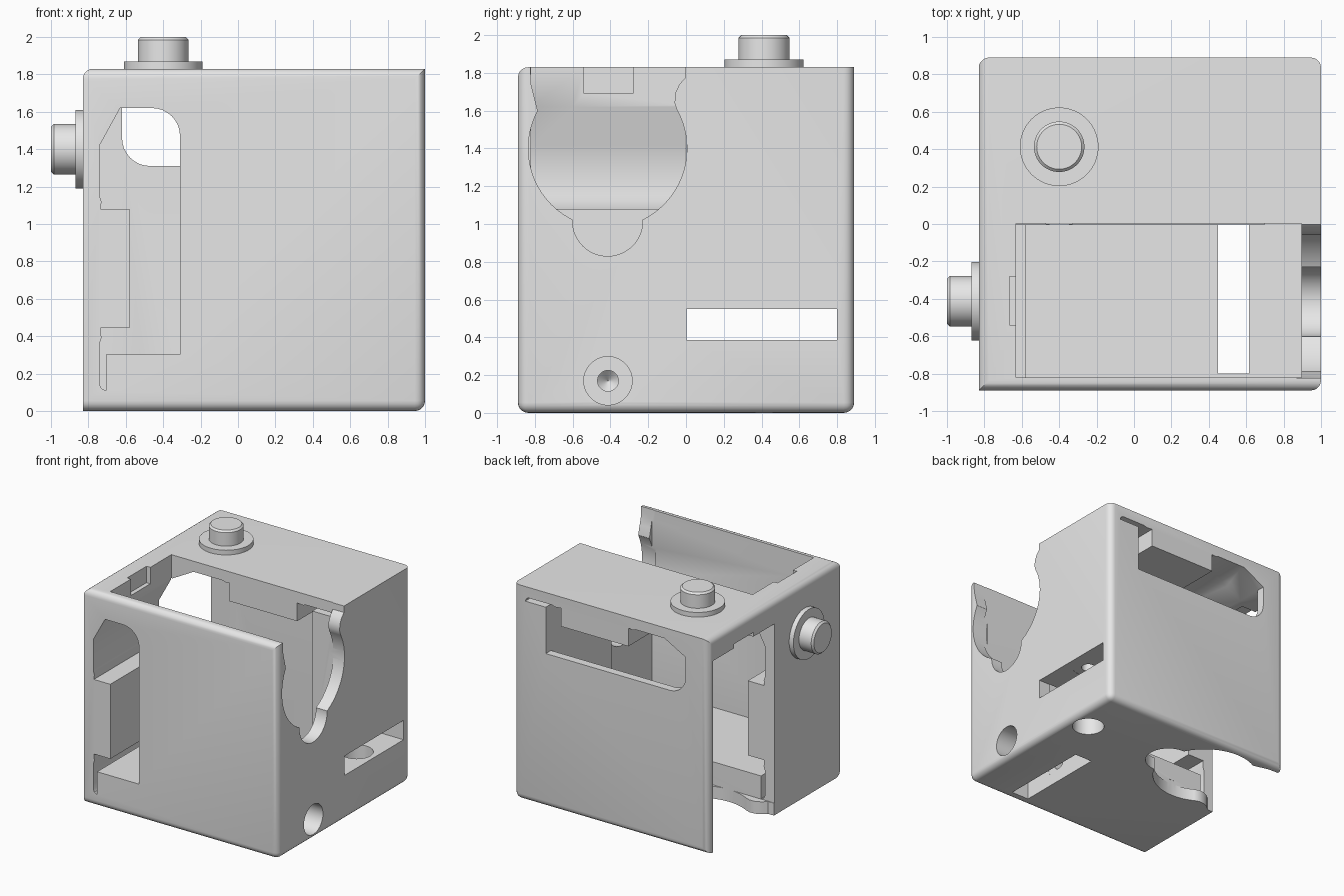
import bpy, bmesh, math
from mathutils import Matrix, Vector

cube = bpy.data.objects.get("Cube")
if cube:
    bpy.data.objects.remove(cube, do_unlink=True)

gray = bpy.data.materials.new("plain_gray")
gray.use_nodes = True
color = (0.8, 0.8, 0.8, 1)
gray.diffuse_color = color
gray.node_tree.nodes["Principled BSDF"].inputs["Base Color"].default_value = color

# Half turn that carries top to left, right to bottom and front to back
HALF_TURN = Matrix(((0, 0, -1, 1), (0, -1, 0, 0), (-1, 0, 0, 1), (0, 0, 0, 1)))


def add_object(name, bm):
    bmesh.ops.recalc_face_normals(bm, faces=bm.faces)
    mesh = bpy.data.meshes.new(name)
    bm.to_mesh(mesh)
    bm.free()
    mesh.materials.append(gray)
    obj = bpy.data.objects.new(name, mesh)
    bpy.context.collection.objects.link(obj)
    return obj


def prism(name, points, axis, start, end):
    """Extrude a flat outline along an axis."""
    place = {"x": lambda p: (start, p[0], p[1]),
             "y": lambda p: (p[0], start, p[1]),
             "z": lambda p: (p[0], p[1], start)}[axis]
    bm = bmesh.new()
    face = bm.faces.new([bm.verts.new(place(p)) for p in points])
    new = bmesh.ops.extrude_face_region(bm, geom=[face])["geom"]
    shift = Vector([(end - start) * (a == axis) for a in "xyz"])
    bmesh.ops.translate(bm, vec=shift, verts=[v for v in new if isinstance(v, bmesh.types.BMVert)])
    return add_object(name, bm)


def block(name, x, y, z):
    return prism(name, [(x[0], y[0]), (x[1], y[0]), (x[1], y[1]), (x[0], y[1])], "z", *z)


def turned(name, profile, center, to_x=False, sides=64):
    """Solid of revolution from (radius, height) pairs, along z or x."""
    bm = bmesh.new()
    rings = []
    for r, h in profile:
        rings.append([bm.verts.new((r * math.cos(t), r * math.sin(t), h))
                      for t in (math.tau * i / sides for i in range(sides))])
    for low, high in zip(rings, rings[1:]):
        for i in range(sides):
            j = (i + 1) % sides
            bm.faces.new((low[i], low[j], high[j], high[i]))
    bm.faces.new(rings[0])
    bm.faces.new(rings[-1])
    if to_x:
        bm.transform(Matrix.Rotation(math.pi / 2, 4, "Y"))
    bm.transform(Matrix.Translation(center))
    return add_object(name, bm)


def half_turned_copy(obj, name):
    twin = obj.copy()
    twin.data = obj.data.copy()
    twin.name = name
    twin.data.transform(HALF_TURN)
    bpy.context.collection.objects.link(twin)
    return twin


def smooth(obj):
    bpy.ops.object.select_all(action="DESELECT")
    obj.select_set(True)
    bpy.context.view_layer.objects.active = obj
    bpy.ops.object.shade_smooth_by_angle(angle=math.radians(32))


# Outer shell, with four edges left sharp
LEFT, RIGHT, FRONT, BACK, BOTTOM, TOP = -0.83, 1, -0.89, 0.89, 0, 1.83
shell = block("shell", (LEFT, RIGHT), (FRONT, BACK), (BOTTOM, TOP))
bm = bmesh.new()
bm.from_mesh(shell.data)


def on_sharp_edge(edge):
    m = (edge.verts[0].co + edge.verts[1].co) / 2
    left, right = m.x < LEFT + .01, m.x > RIGHT - .01
    front, back = m.y < FRONT + .01, m.y > BACK - .01
    bottom, top = m.z < .01, m.z > TOP - .01
    return (front and left) or (back and top) or (right and top) or (left and bottom)


bmesh.ops.bevel(bm, geom=[e for e in bm.edges if not on_sharp_edge(e)], offset=0.055,
                offset_type="OFFSET", segments=5, profile=0.5, affect="EDGES")
bm.to_mesh(shell.data)
bm.free()

# Cutters for the front half; the back half reuses them turned over
ledges = [(-0.63, 1.62), (-0.74, 1.42), (-0.74, 1.15), (-0.73, 1.12), (-0.735, 1.08),
          (-0.58, 1.08), (-0.58, 0.445), (-0.735, 0.445), (-0.73, 0.39), (-0.74, 0.36),
          (-0.74, 0.14), (-0.73, 0.12), (-0.705, 0.108), (-0.705, 0.302)]
corner = [(-0.46 + 0.15 * math.cos(t), 1.47 + 0.15 * math.sin(t))
          for t in (math.pi / 2 * i / 8 for i in range(9))]
flare = [(-0.78, 1.5), (-0.785, 1.6), (-0.805, 1.68), (-0.82, 1.74), (-0.828, 1.95),
         (-0.002, 1.95), (-0.002, 1.775), (-0.035, 1.74), (-0.058, 1.69),
         (-0.06, 1.64), (-0.047, 1.6), (-0.05, 1.5)]
cutters = [
    prism("chamber", ledges + [(0.895, 0.302), (0.895, 1.95), (-0.63, 1.95)], "y", -0.82, 0.003),
    prism("window", ledges + [(-0.31, 0.302)] + corner, "y", -1, -0.6),
    turned("round_notch", [(0.42, 0.86), (0.42, 1.1)], (0, -0.415, 1.4), True),
    turned("thumb_notch", [(0.186, 0.85), (0.186, 1.11)], (0, -0.415, 1.016), True),
    prism("notch_mouth", flare, "x", 0.87, 1.12),
    block("catch_recess", (-0.666, -0.6), (-0.54, -0.28), (1.69, 1.96)),
    block("strap_slot", (0.45, 0.615), (-0.8, -0.002), (-0.1, 0.4)),
    turned("peg_hole", [(0.128, 0.449), (0.128, 1.1)], (0, -0.413, 0.17), True),
    turned("pilot_hole", [(0.002, 0.25), (0.055, 0.3), (0.055, 0.5)], (0, -0.413, 0.17), True),
]
cutters += [half_turned_copy(c, "back_" + c.name) for c in cutters]
bpy.context.view_layer.objects.active = shell
for cutter in cutters:
    cutter.hide_render = True
    mod = shell.modifiers.new(cutter.name, "BOOLEAN")
    mod.operation = "DIFFERENCE"
    mod.solver = "EXACT"
    mod.object = cutter
    bpy.ops.object.modifier_apply(modifier=mod.name)
    bpy.data.objects.remove(cutter, do_unlink=True)
smooth(shell)

# Flanged pegs on the top and left sides
top_peg = turned("top_peg", [(0.21, 1.82), (0.21, 1.87), (0.135, 1.87), (0.135, 1.985), (0.12, 2)],
                 (-0.4, 0.413, 0))
left_peg = half_turned_copy(top_peg, "left_peg")
smooth(top_peg)
smooth(left_peg)
